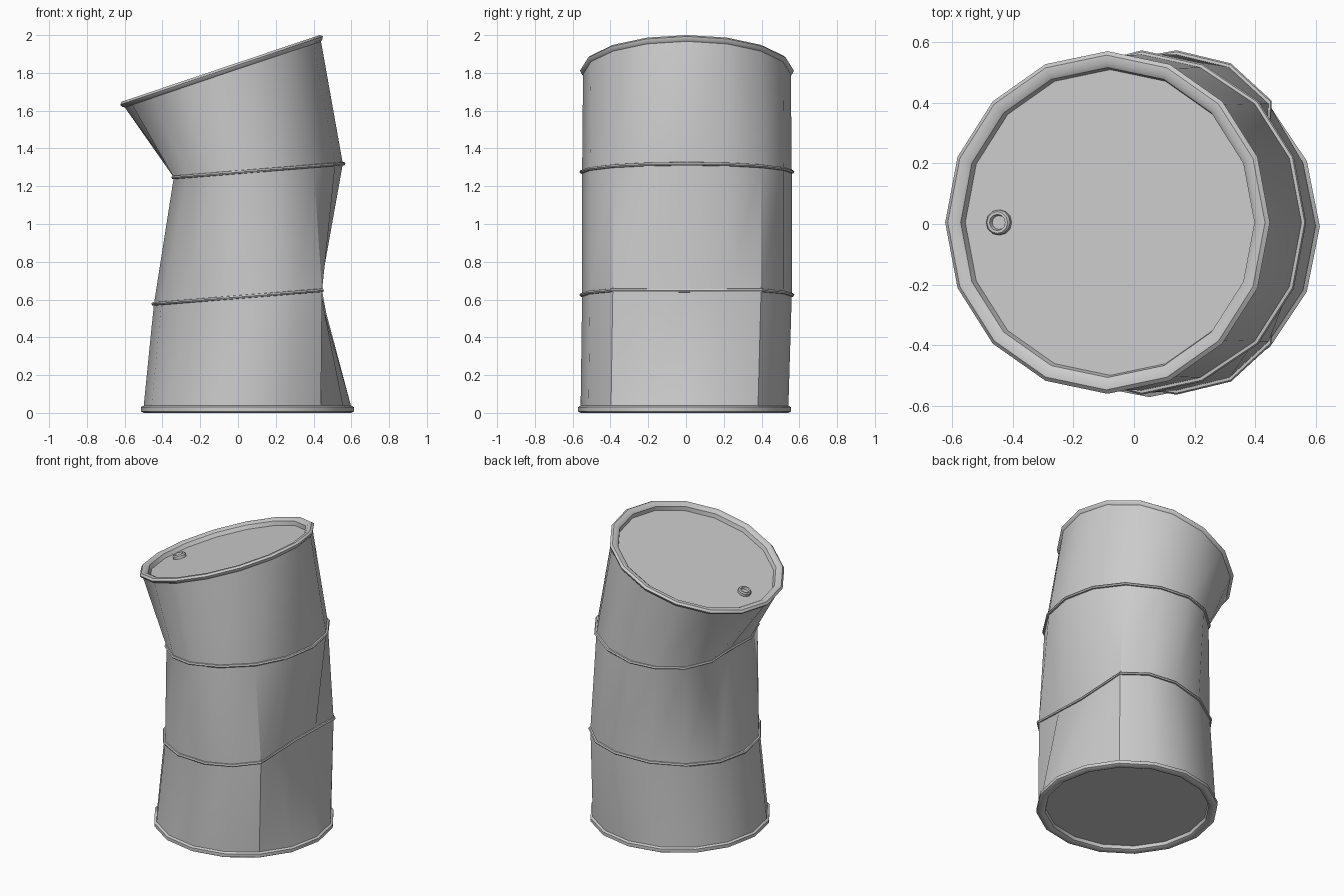
import bpy, math
from mathutils import Vector

if "Cube" in bpy.data.objects:
    bpy.data.objects.remove(bpy.data.objects["Cube"])

N = 16
TILT = math.radians(18.6)


# Stations: each maps (vertex index, radius, height offset) to a point
def base(i, r, h):
    a = 2 * math.pi * i / N
    return Vector((0.05 + r * math.cos(a), -0.008 + r * math.sin(a), h))


def top(i, r, h, n=N):
    a = 2 * math.pi * i / n
    u, w = Vector((math.cos(TILT), 0, math.sin(TILT))), Vector((-math.sin(TILT), 0, math.cos(TILT)))
    return Vector((-0.09, 0.005, 1.82)) + u * r * math.cos(a) + Vector((0, r * math.sin(a), 0)) + w * h


def dented(xs, z0):
    # xs: x of the half loop from the right side round to the left, mirrored in y
    def station(i, r, h):
        a = 2 * math.pi * i / N
        x = xs[min(i, N - i)]
        return Vector((x + (r - 0.555) * math.cos(a), 0.005 + r * math.sin(a), z0 + 0.081 * x + h))
    return station


lower = dented([0.425, 0.435, 0.445, 0.315, 0.14, -0.09, -0.28, -0.405, -0.445], 0.613)
upper = dented([0.555, 0.515, 0.40, 0.22, 0.025, -0.13, -0.27, -0.34, -0.33], 1.274)


def loft(name, loops, closed=False, cap_start=False, cap_end=False):
    verts, faces = [p for l in loops for p in l], []
    n, m = len(loops[0]), len(loops)
    for k in range(m if closed else m - 1):
        k2 = (k + 1) % m
        for i in range(n):
            j = (i + 1) % n
            faces.append((k * n + i, k * n + j, k2 * n + j, k2 * n + i))
    if cap_start:
        faces.append(tuple(reversed(range(n))))
    if cap_end:
        faces.append(tuple(range((m - 1) * n, m * n)))
    me = bpy.data.meshes.new(name)
    me.from_pydata(verts, [], faces)
    ob = bpy.data.objects.new(name, me)
    bpy.context.collection.objects.link(ob)
    bpy.ops.object.select_all(action='DESELECT')
    ob.select_set(True)
    bpy.context.view_layer.objects.active = ob
    bpy.ops.object.shade_smooth_by_angle(angle=math.radians(35))
    return ob


def loop(station, r, h):
    return [station(i, r, h) for i in range(N)]


# Crumpled side wall
loft("barrel_wall", [loop(base, 0.55, 0.03), loop(lower, 0.555, 0),
                     loop(upper, 0.555, 0), loop(top, 0.55, -0.02)])

# Rolled hoops
for name, st in (("lower_hoop", lower), ("upper_hoop", upper)):
    loft(name, [loop(st, r, h) for r, h in
                ((0.548, -0.010), (0.564, -0.008), (0.569, 0), (0.564, 0.008), (0.548, 0.010))])

# Bottom: recessed floor, then rolled rim
loft("barrel_bottom", [loop(base, r, h) for r, h in
                       ((0.505, 0.03), (0.51, 0.008), (0.525, 0.0), (0.55, 0.0), (0.564, 0.008),
                        (0.564, 0.03), (0.55, 0.038))], cap_start=True)

# Top: rolled rim, then recessed lid
loft("barrel_top", [loop(top, r, h) for r, h in
                    ((0.548, -0.03), (0.560, -0.022), (0.566, -0.008), (0.553, 0.004),
                     (0.53, 0.004), (0.512, -0.008), (0.505, -0.035))], cap_end=True)

# Filler cap on the lid, an open-topped ring
shift = top(0, -0.385, 0) - top(0, 0, 0)
loft("filler_cap", [[top(i, r, h, 12) + shift for i in range(12)] for r, h in
                    ((0.042, -0.037), (0.042, -0.018), (0.036, -0.010), (0.027, -0.010),
                     (0.023, -0.026))], cap_end=True)
